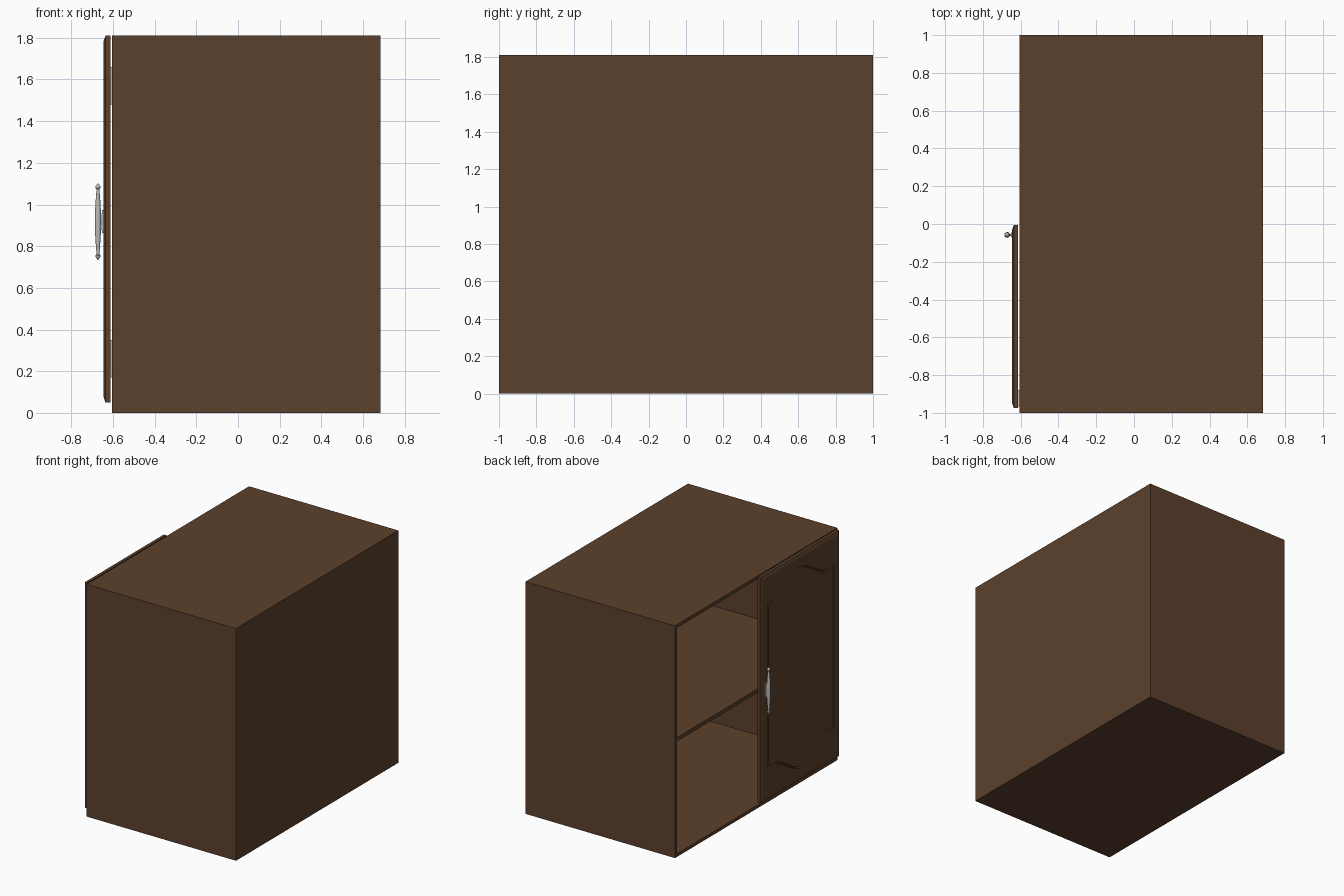
import bpy, bmesh, math

if "Cube" in bpy.data.objects:
    bpy.data.objects.remove(bpy.data.objects["Cube"])

def material(name, rgb):
    m = bpy.data.materials.new(name)
    m.diffuse_color = (*rgb, 1)
    m.use_nodes = True
    m.node_tree.nodes["Principled BSDF"].inputs["Base Color"].default_value = m.diffuse_color
    return m

wood = material("brown_wood", (0.107, 0.053, 0.026))
metal = material("silver_metal", (0.5, 0.5, 0.5))

def finish(name, bm, mat):
    bmesh.ops.recalc_face_normals(bm, faces=bm.faces)
    me = bpy.data.meshes.new(name)
    bm.to_mesh(me)
    bm.free()
    me.materials.append(mat)
    ob = bpy.data.objects.new(name, me)
    bpy.context.collection.objects.link(ob)
    return ob

def box(name, x, y, z, mat=wood):
    bm = bmesh.new()
    bmesh.ops.create_cube(bm, size=1)
    for v in bm.verts:
        v.co = [a[0] + (c + 0.5) * (a[1] - a[0]) for a, c in zip((x, y, z), v.co)]
    return finish(name, bm, mat)

# Carcass: open towards -x, one full-width shelf
X0, X1, H, T = -0.605, 0.683, 1.81, 0.025
box("top_panel", (X0, X1), (-1, 1), (H - T, H))
box("bottom_panel", (X0, X1), (-1, 1), (0, T))
for side, s in (("left", 1), ("right", -1)):
    box(side + "_side_panel", (X0, X1), sorted((s, s * (1 - T))), (T, H - T))
box("back_panel", (X1 - 0.02, X1), (-1 + T, 1 - T), (T, H - T))
box("shelf", (X0, X1 - 0.02), (-1 + T, 1 - T), (0.9, 0.93))

# Door: chamfered slab with a routed groove around an arched panel
YC, ZC = -0.49, 0.93
def rect(x, inset):
    hy, hz = 0.485 - inset, 0.88 - inset
    return [(x, YC + a * hy, ZC + b * hz) for a, b in ((-1, -1), (1, -1), (1, 1), (-1, 1))]

def arch(x, inset, n=28):
    hy, hz = 0.41 - inset, 0.64 - inset
    pts = []
    for s in (1, -1):
        for i in range(n + 1):
            t = 1 - 2 * i / n
            u = min(1, abs(t) / 0.82)
            rise = 0.14 * (0.5 + 0.5 * math.cos(math.pi * u))
            pts.append((x, YC + s * t * hy, ZC + s * (hz + rise)))
    return pts

bm = bmesh.new()
def ring(pts):
    vs = [bm.verts.new(p) for p in pts]
    n = len(vs)
    return vs, [bm.edges.new((vs[i], vs[(i + 1) % n])) for i in range(n)]

def bridge(a, b):
    n = len(a)
    for i in range(n):
        j = (i + 1) % n
        bm.faces.new((a[i], a[j], b[j], b[i]))

back, _ = ring(rect(-0.613, 0))
edge, _ = ring(rect(-0.636, 0))
front, front_edges = ring(rect(-0.645, 0.025))
bm.faces.new(back)
bridge(back, edge)
bridge(edge, front)
outer, outer_edges = ring(arch(-0.645, 0))
groove, _ = ring(arch(-0.638, 0.007))
inner, _ = ring(arch(-0.645, 0.014))
bmesh.ops.triangle_fill(bm, edges=front_edges + outer_edges, use_beauty=True)
bridge(outer, groove)
bridge(groove, inner)
bm.faces.new(inner)
finish("door", bm, wood)

# Hinges in the gap behind the door
for name, z in (("upper_hinge", 1.57), ("lower_hinge", 0.26)):
    box(name, (-0.614, -0.603), (-0.965, -0.88), (z - 0.09, z + 0.09), metal)

# Handle: turned spindle on a small foot
HX, HY, HZ = -0.672, -0.058, 0.918
half = [(0.015, 0), (0.0145, 0.04), (0.012, 0.09), (0.008, 0.14), (0.007, 0.157),
        (0.013, 0.162), (0.013, 0.168), (0.008, 0.174), (0.005, 0.18), (0, 0.184)]
profile = [(r, -z) for r, z in half[:0:-1]] + half
bm = bmesh.new()
vs = [bm.verts.new((HX + r, HY, HZ + z)) for r, z in profile]
es = [bm.edges.new(p) for p in zip(vs, vs[1:])]
bmesh.ops.spin(bm, geom=vs + es, cent=(HX, HY, HZ), axis=(0, 0, 1),
               angle=2 * math.pi, steps=20)
bmesh.ops.remove_doubles(bm, verts=bm.verts, dist=0.0002)
handle = finish("door_handle", bm, metal)
bpy.context.view_layer.objects.active = handle
handle.select_set(True)
bpy.ops.object.shade_smooth_by_angle(angle=math.radians(40))
box("handle_neck", (-0.668, -0.65), (HY - 0.006, HY + 0.006), (HZ - 0.04, HZ + 0.04), metal)
box("handle_foot", (-0.652, -0.644), (HY - 0.012, HY + 0.012), (HZ - 0.055, HZ + 0.055), metal)
